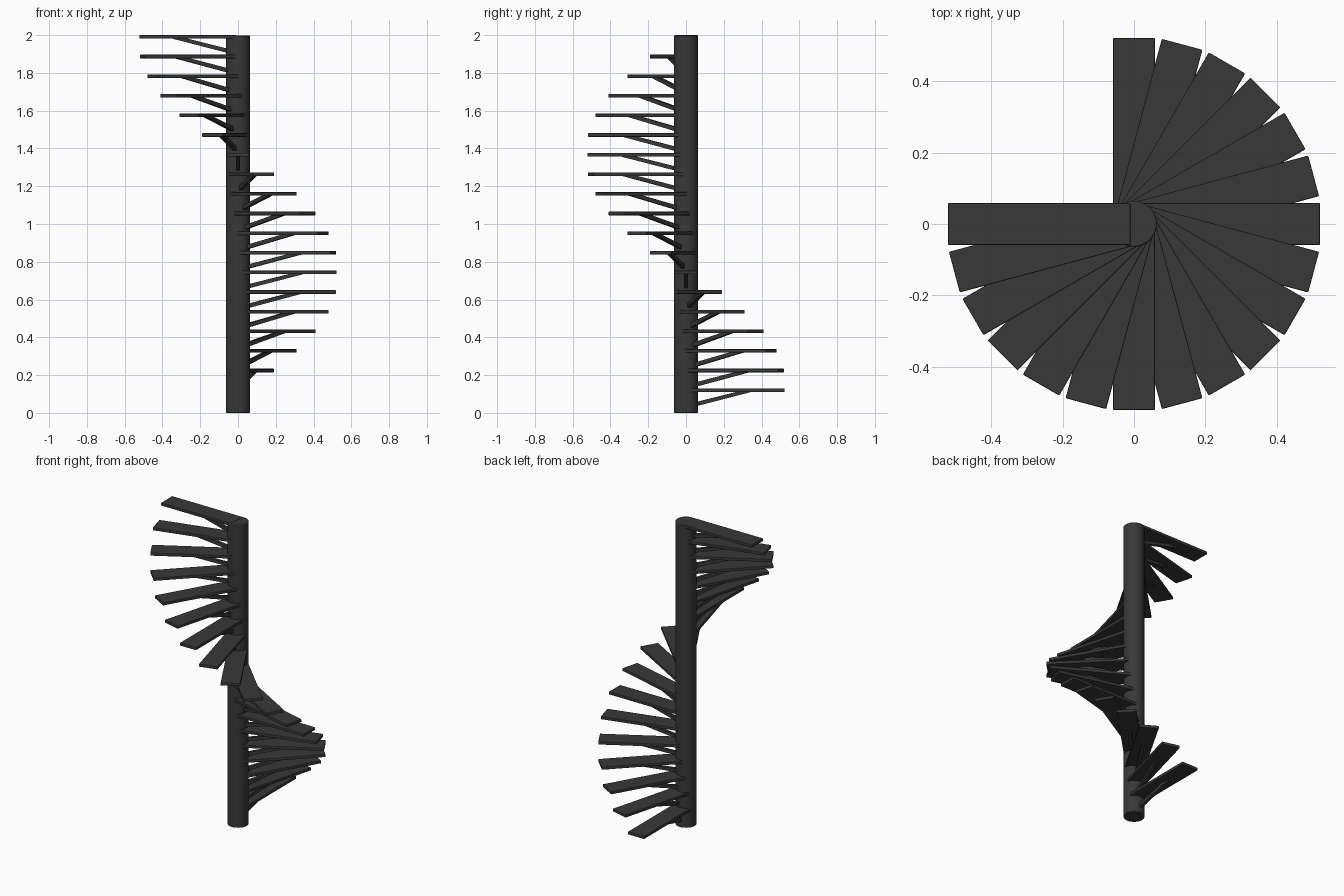
import bpy, bmesh, math
from mathutils import Matrix

if "Cube" in bpy.data.objects:
    bpy.data.objects.remove(bpy.data.objects["Cube"])

STEPS = 19
RISE = (2.0 - 0.13) / (STEPS - 1)
TURN = math.radians(15)

metal = bpy.data.materials.new("dark_metal")
metal.diffuse_color = (0.04, 0.04, 0.04, 1)
metal.use_nodes = True
metal.node_tree.nodes["Principled BSDF"].inputs["Base Color"].default_value = metal.diffuse_color


def finish(bm, name, bevel):
    bmesh.ops.recalc_face_normals(bm, faces=bm.faces[:])
    me = bpy.data.meshes.new(name)
    bm.to_mesh(me)
    bm.free()
    me.materials.append(metal)
    ob = bpy.data.objects.new(name, me)
    bpy.context.collection.objects.link(ob)
    if bevel:
        mod = ob.modifiers.new("soft_edges", 'BEVEL')
        mod.width = bevel
        mod.segments = 2
        mod.limit_method = 'ANGLE'
        mod.angle_limit = math.radians(40)
    return ob


def slab(name, profile, width, bevel=0):
    """Extrude a (radius, height) outline sideways, centred on the radial axis."""
    bm = bmesh.new()
    face = bm.faces.new([bm.verts.new((r, -width / 2, z)) for r, z in profile])
    new = bmesh.ops.extrude_face_region(bm, geom=[face])["geom"]
    bmesh.ops.translate(bm, vec=(0, width, 0),
                        verts=[g for g in new if isinstance(g, bmesh.types.BMVert)])
    return finish(bm, name, bevel)


# central pole
bm = bmesh.new()
bmesh.ops.create_cone(bm, cap_ends=True, segments=48, radius1=0.064, radius2=0.064,
                      depth=1.998, matrix=Matrix.Translation((0, 0, 0.999)))
pole = finish(bm, "central_pole", 0.004)
bpy.context.view_layer.objects.active = pole
pole.select_set(True)
bpy.ops.object.shade_smooth_by_angle(angle=math.radians(35))
pole.select_set(False)

# treads and their sloping braces, heights relative to the tread top
tread_outline = [(0.01, -0.019), (0.522, -0.019), (0.522, 0), (0.01, 0)]
brace_outline = [(0.03, -0.101), (0.35, -0.018), (0.27, -0.018), (0.03, -0.078)]
for i in range(STEPS):
    place = (Matrix.Translation((0, 0, 0.13 + i * RISE))
             @ Matrix.Rotation(math.pi / 2 - i * TURN, 4, 'Z'))
    slab(f"tread_{i + 1}", tread_outline, 0.118, 0.003).matrix_world = place
    slab(f"brace_{i + 1}", brace_outline, 0.02).matrix_world = place
